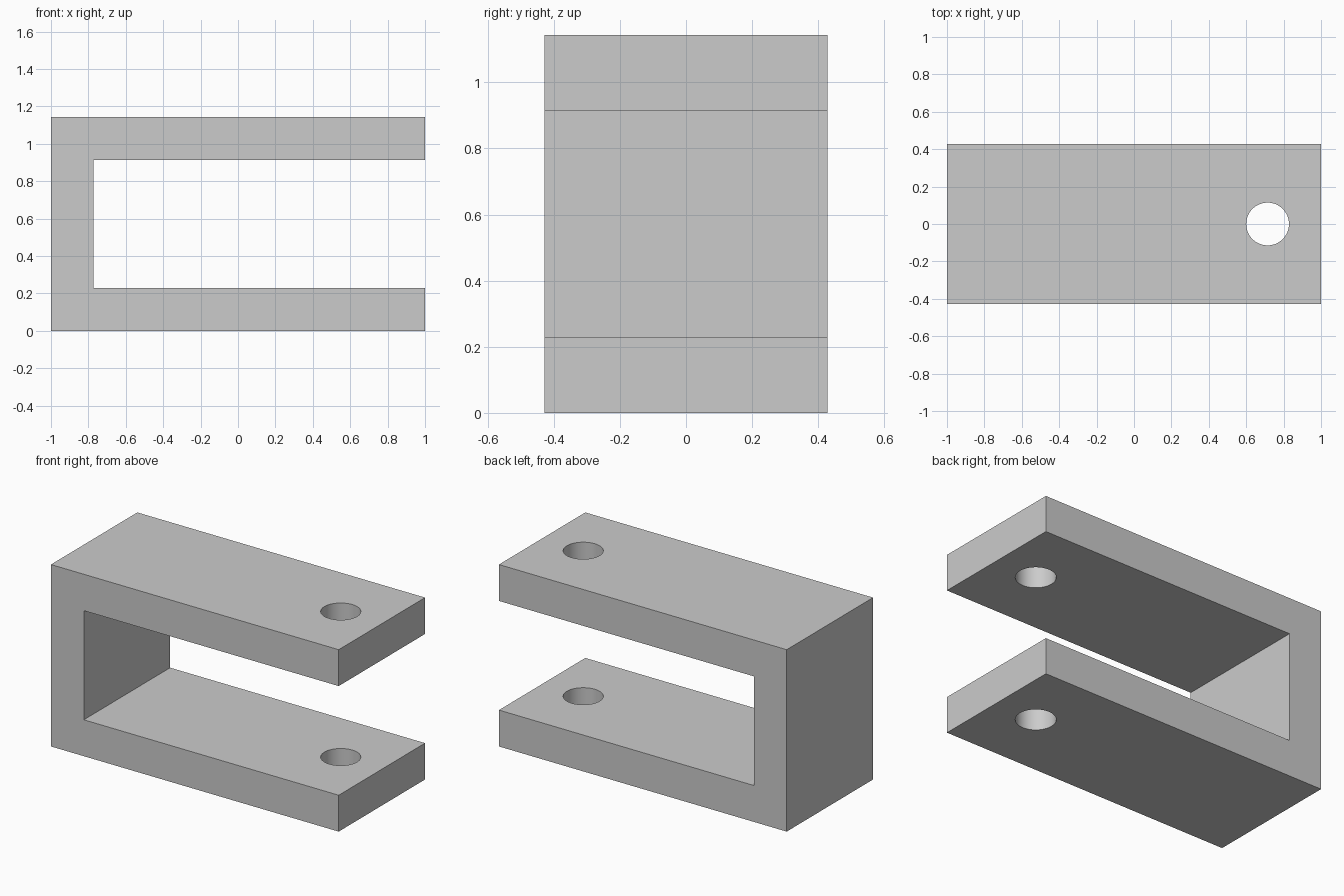
import bpy, bmesh, math

if "Cube" in bpy.data.objects:
    bpy.data.objects.remove(bpy.data.objects["Cube"])

U = 1 / 35                      # design unit: the bracket is 70 x 30 x 40 units
LENGTH, DEPTH, HEIGHT, WALL = 70 * U, 30 * U, 40 * U, 8 * U
HOLE_X, HOLE_R = 25 * U, 4 * U


def extrude_profile(name, profile, depth):
    """Extrude an x/z outline symmetrically along y."""
    bm = bmesh.new()
    face = bm.faces.new([bm.verts.new((x, -depth / 2, z)) for x, z in profile])
    side = bmesh.ops.extrude_face_region(bm, geom=[face])["geom"]
    bmesh.ops.translate(bm, vec=(0, depth, 0),
                        verts=[g for g in side if isinstance(g, bmesh.types.BMVert)])
    bmesh.ops.recalc_face_normals(bm, faces=bm.faces[:])
    mesh = bpy.data.meshes.new(name)
    bm.to_mesh(mesh)
    bm.free()
    obj = bpy.data.objects.new(name, mesh)
    bpy.context.collection.objects.link(obj)
    return obj


# C-shaped bracket, open towards +x
left, right = -LENGTH / 2, LENGTH / 2
bracket = extrude_profile("clevis_bracket", [
    (left, 0), (right, 0), (right, WALL), (left + WALL, WALL),
    (left + WALL, HEIGHT - WALL), (right, HEIGHT - WALL),
    (right, HEIGHT), (left, HEIGHT)], DEPTH)

# Pin hole through both arms
bpy.ops.mesh.primitive_cylinder_add(vertices=64, radius=HOLE_R, depth=HEIGHT * 1.5,
                                    location=(HOLE_X, 0, HEIGHT / 2))
cutter = bpy.context.object
cutter.name = "pin_hole_cutter"
cutter.hide_render = True

cut = bracket.modifiers.new("pin_hole", 'BOOLEAN')
cut.operation = 'DIFFERENCE'
cut.solver = 'EXACT'
cut.object = cutter

# Bake the cut, then smooth only the hole walls
bpy.ops.object.select_all(action='DESELECT')
bracket.select_set(True)
bpy.context.view_layer.objects.active = bracket
bpy.ops.object.modifier_apply(modifier=cut.name)
bpy.data.objects.remove(cutter, do_unlink=True)
bpy.ops.object.shade_smooth_by_angle(angle=math.radians(30))
